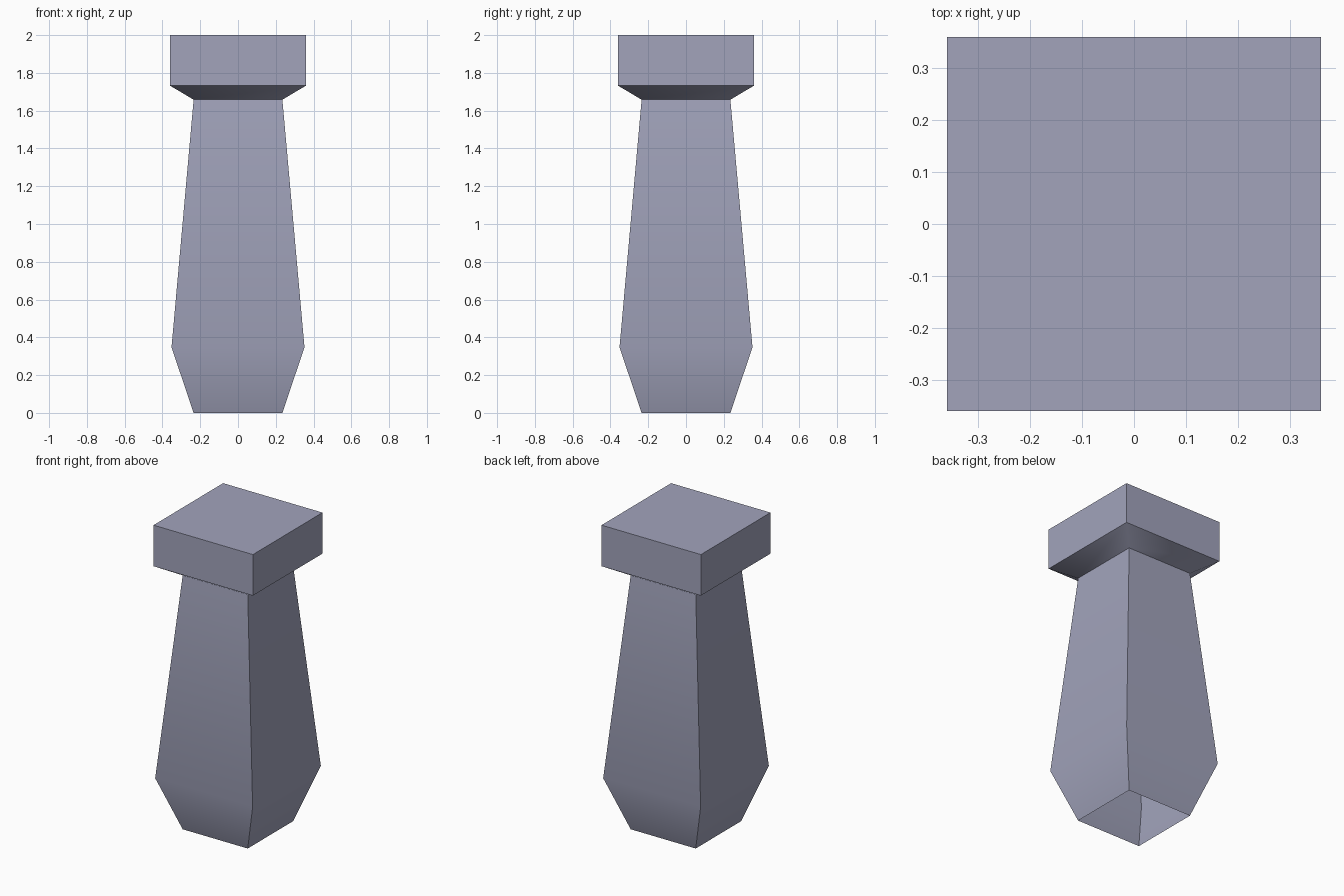
import bpy, bmesh, math

if "Cube" in bpy.data.objects:
    bpy.data.objects.remove(bpy.data.objects["Cube"])

# Single slate-violet colour
mat = bpy.data.materials.new("slate_violet")
mat.diffuse_color = (0.36, 0.37, 0.50, 1)
mat.use_nodes = True
mat.node_tree.nodes["Principled BSDF"].inputs["Base Color"].default_value = mat.diffuse_color

# Square profile as (half width, height); the underside is open
PROFILE = [(0.235, 0.0), (0.352, 0.347), (0.235, 1.658),
           (0.359, 1.732), (0.359, 2.0)]

# Stack square rings and bridge them into a tapered post with a block cap
bm = bmesh.new()
rings = [[bm.verts.new((sx * w, sy * w, z))
          for sx, sy in ((-1, -1), (1, -1), (1, 1), (-1, 1))]
         for w, z in PROFILE]
for low, high in zip(rings, rings[1:]):
    for i in range(4):
        j = (i + 1) % 4
        bm.faces.new((low[i], low[j], high[j], high[i]))
bm.faces.new(rings[-1])

mesh = bpy.data.meshes.new("tapered_post")
bm.to_mesh(mesh)
bm.free()
mesh.materials.append(mat)
post = bpy.data.objects.new("tapered_post", mesh)
bpy.context.collection.objects.link(post)

# Smooth the gentle bends, keep the corners sharp
bpy.context.view_layer.objects.active = post
post.select_set(True)
bpy.ops.object.shade_smooth_by_angle(angle=math.radians(50))
